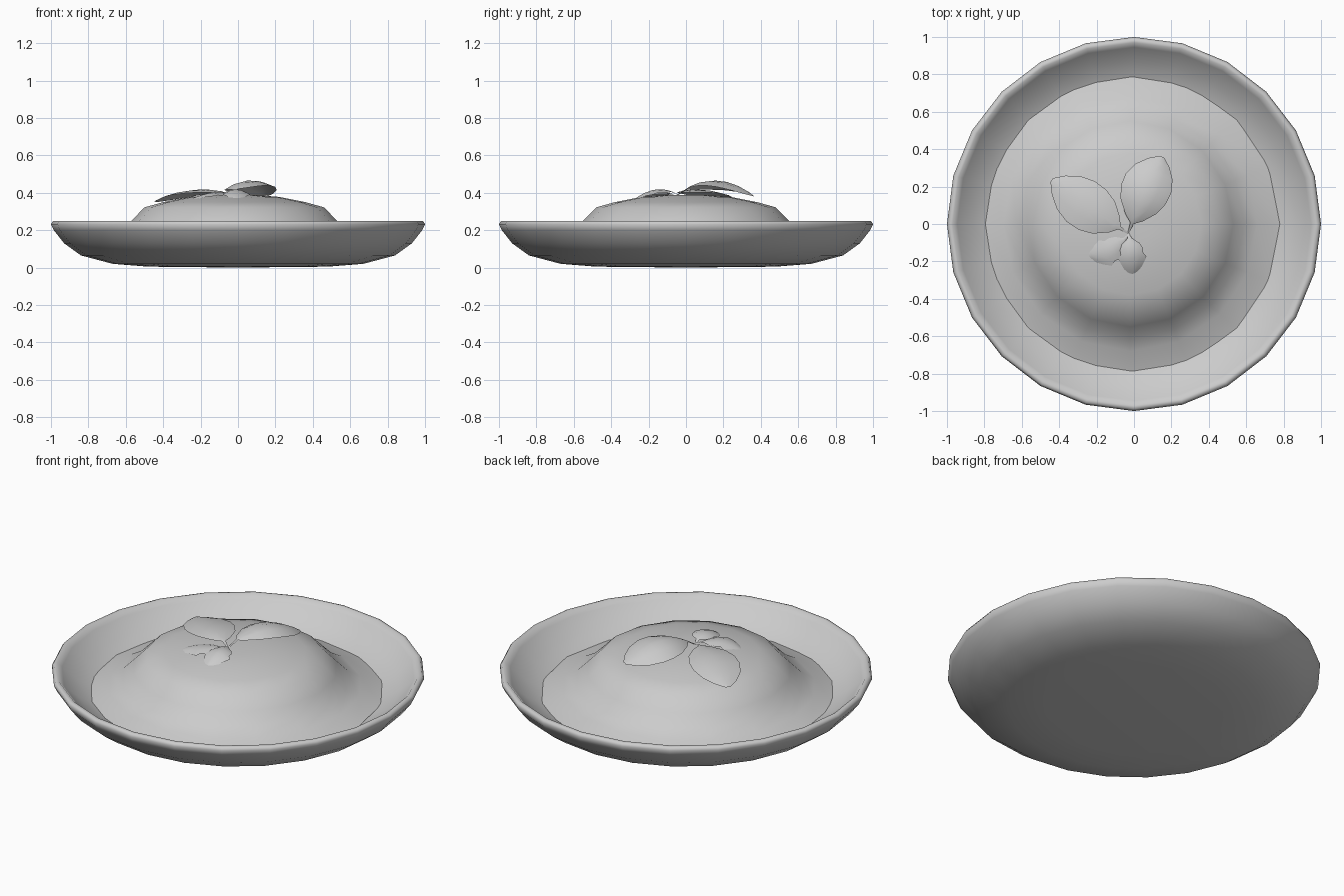
import bpy, math
from mathutils import Vector

if "Cube" in bpy.data.objects:
    bpy.data.objects.remove(bpy.data.objects["Cube"])


def make(name, verts, faces, angle=60):
    me = bpy.data.meshes.new(name)
    me.from_pydata(verts, [], faces)
    me.update()
    ob = bpy.data.objects.new(name, me)
    bpy.context.collection.objects.link(ob)
    bpy.ops.object.select_all(action='DESELECT')
    ob.select_set(True)
    bpy.context.view_layer.objects.active = ob
    bpy.ops.object.shade_smooth_by_angle(angle=math.radians(angle))
    return ob


def lathe(name, profile, n, cx=0.0, cy=0.0):
    """Spin (radius, z) points around a vertical axis; radius 0 makes a pole."""
    verts, rings, faces = [], [], []
    for r, z in profile:
        k = 1 if r == 0 else n
        rings.append([len(verts) + i for i in range(k)])
        for i in range(k):
            a = 2 * math.pi * i / n
            verts.append((cx + r * math.cos(a), cy + r * math.sin(a), z))
    for a, b in zip(rings, rings[1:]):
        for i in range(n):
            j = (i + 1) % n
            if len(a) == 1:
                faces.append((a[0], b[j], b[i]))
            elif len(b) == 1:
                faces.append((a[i], a[j], b[0]))
            else:
                faces.append((a[i], a[j], b[j], b[i]))
    return make(name, verts, faces)


def leaf(name, base, ctrl, tip, widths, cup, roll=0.0):
    """Sheet along a curved spine; widths are (t, half width) pairs."""
    p0, p1, p2 = Vector(base), Vector(ctrl), Vector(tip)
    d = (p2 - p0).normalized()
    side = Vector((d.y, -d.x, 0)).normalized()
    verts, faces = [], []
    cols = (-1, -0.5, 0, 0.5, 1)
    for t, w in widths:
        p = p0 * (1 - t) ** 2 + p1 * 2 * t * (1 - t) + p2 * t * t
        for s in cols:
            verts.append(p + side * (s * w) + Vector((0, 0, w * (roll * s - cup * s * s))))
    m = len(cols)
    for i in range(len(widths) - 1):
        for j in range(m - 1):
            a = i * m + j
            faces.append((a, a + 1, a + m + 1, a + m))
    return make(name, verts, faces)


# Bowl: outer wall, rolled rim, inner wall
lathe("bowl", [(0, 0), (0.48, 0.005), (0.67, 0.02), (0.84, 0.065), (0.93, 0.13),
               (0.985, 0.2), (1.0, 0.232), (0.99, 0.248), (0.97, 0.25), (0.945, 0.225),
               (0.87, 0.16), (0.77, 0.108), (0.6, 0.06), (0, 0.045)], 24)

# Food mound with a flatter skirt meeting the bowl
lathe("food_mound", [(0.8, 0.113), (0.68, 0.15), (0.61, 0.19), (0.55, 0.25), (0.48, 0.322),
                     (0.38, 0.35), (0.24, 0.378), (0.12, 0.387), (0, 0.389)], 16, -0.02, 0)

# Garnish leaves: two large, two small with lobed edges
big = [(0, .004), (.13, .01), (.2, .05), (.35, .105), (.5, .13),
       (.65, .132), (.8, .108), (.92, .062), (1, .012)]
small = [(0, .004), (.12, .012), (.25, .048), (.38, .062), (.48, .06),
         (.58, .076), (.75, .055), (.9, .035), (1, .006)]
leaf("leaf_back", (-0.03, -0.05, .386), (0.04, 0.16, .545), (0.15, 0.36, .385), big, .3, .1)
leaf("leaf_left", (-0.03, -0.05, .388), (-0.21, 0.06, .462), (-0.44, 0.235, .352), big, .15)
leaf("leaf_small_front", (-0.03, -0.05, .395), (0.0, -0.16, .455), (-0.01, -0.28, .363), small, .3)
leaf("leaf_small_left", (-0.03, -0.06, .39), (-0.13, -0.18, .425), (-0.25, -0.17, .365), small, .2)
